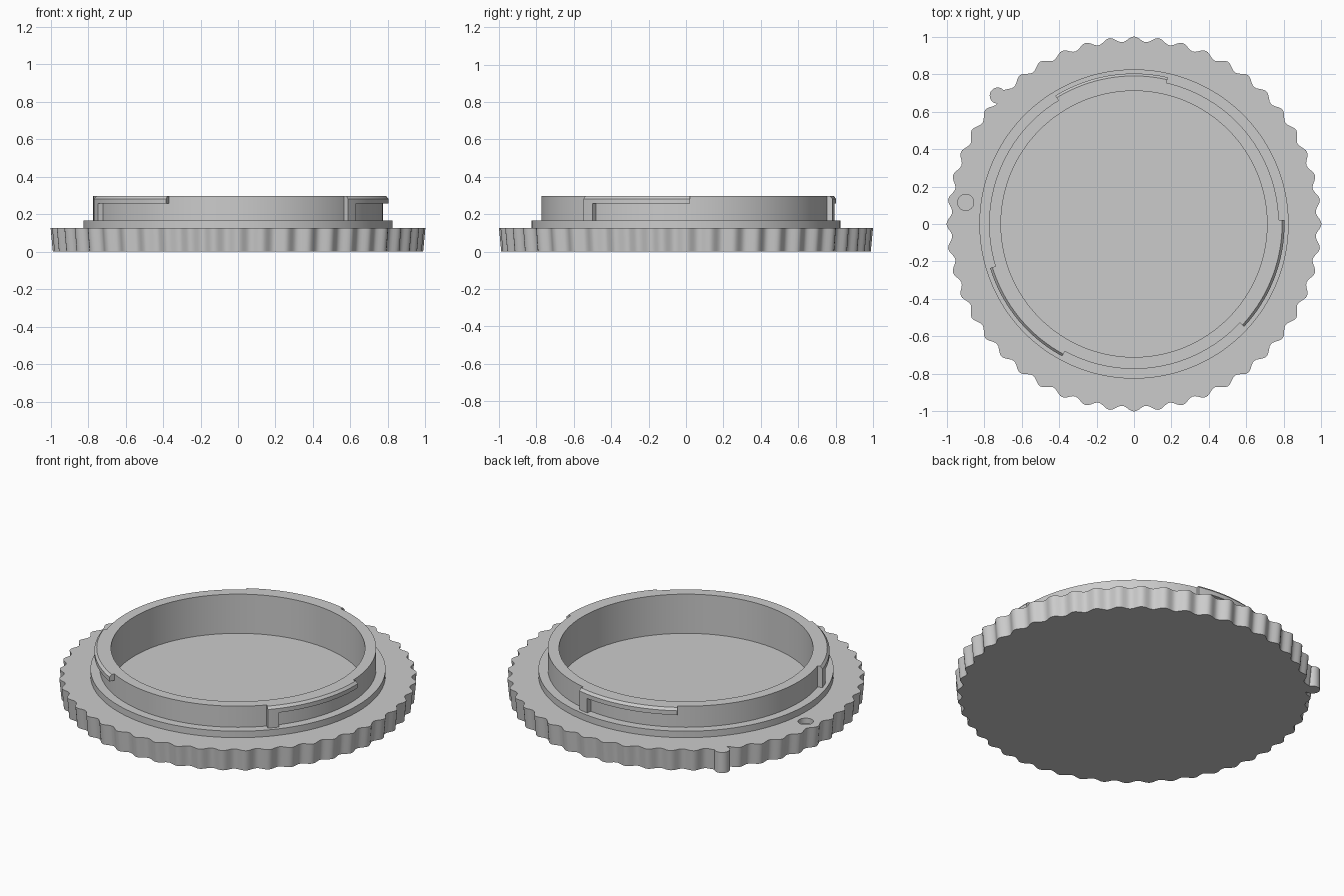
import bpy, bmesh, math
from math import cos, sin, radians, pi

if "Cube" in bpy.data.objects:
    bpy.data.objects.remove(bpy.data.objects["Cube"])

grey = bpy.data.materials.new("plastic_grey")
grey.diffuse_color = (0.6, 0.6, 0.6, 1)
grey.use_nodes = True
grey.node_tree.nodes["Principled BSDF"].inputs["Base Color"].default_value = grey.diffuse_color


def finish(name, bm, smooth=True):
    bmesh.ops.recalc_face_normals(bm, faces=bm.faces)
    mesh = bpy.data.meshes.new(name)
    bm.to_mesh(mesh)
    bm.free()
    mesh.materials.append(grey)
    ob = bpy.data.objects.new(name, mesh)
    bpy.context.collection.objects.link(ob)
    bpy.ops.object.select_all(action='DESELECT')
    bpy.context.view_layer.objects.active = ob
    ob.select_set(True)
    if smooth:
        bpy.ops.object.shade_smooth_by_angle(angle=radians(35))
    return ob


def cylinder(name, x, y, z0, z1, r):
    bm = bmesh.new()
    bmesh.ops.create_cone(bm, cap_ends=True, segments=32, radius1=r, radius2=r, depth=z1 - z0)
    bmesh.ops.translate(bm, verts=bm.verts, vec=(x, y, (z0 + z1) / 2))
    return finish(name, bm)


def arc_solid(name, profile, a0, a1, steps):
    """Sweep a closed (radius, z) profile between two angles in degrees."""
    bm = bmesh.new()
    rings = []
    for i in range(steps + 1):
        a = radians(a0 + (a1 - a0) * i / steps)
        rings.append([bm.verts.new((r * cos(a), r * sin(a), z)) for r, z in profile])
    n = len(profile)
    for p, q in zip(rings, rings[1:]):
        for j in range(n):
            k = (j + 1) % n
            bm.faces.new((p[j], p[k], q[k], q[j]))
    bm.faces.new(rings[0])
    bm.faces.new(rings[-1])
    return finish(name, bm)


# cap body: scalloped grip rim, step and hollow collar in one lathe
SEG, WAVES = 480, 48
PROFILE = [  # radius, height, scallop depth
    (0.988, 0.0, 0.026), (1.0, 0.127, 0.028), (0.825, 0.127, 0), (0.825, 0.167, 0),
    (0.773, 0.167, 0), (0.773, 0.297, 0), (0.71, 0.297, 0), (0.71, 0.055, 0)]
bm = bmesh.new()
rings = []
for r, z, depth in PROFILE:
    ring = []
    for i in range(SEG):
        a = 2 * pi * i / SEG
        rr = r - depth * (0.5 - 0.5 * cos(WAVES * a))
        ring.append(bm.verts.new((rr * cos(a), rr * sin(a), z)))
    rings.append(ring)
for p, q in zip(rings, rings[1:]):
    for i in range(SEG):
        k = (i + 1) % SEG
        bm.faces.new((p[i], p[k], q[k], q[i]))
bm.faces.new(rings[0])
bm.faces.new(rings[-1])
body = finish("cap_body", bm, smooth=False)

# round alignment dimple in the rim
cutter = cylinder("dimple_cutter", -0.898, 0.115, 0.095, 0.2, 0.043)
mod = body.modifiers.new("dimple", 'BOOLEAN')
mod.operation = 'DIFFERENCE'
mod.solver = 'EXACT'
mod.object = cutter
bpy.ops.object.select_all(action='DESELECT')
bpy.context.view_layer.objects.active = body
body.select_set(True)
bpy.ops.object.modifier_apply(modifier="dimple")
bpy.data.objects.remove(cutter)
bpy.ops.object.shade_smooth_by_angle(angle=radians(35))

# index knob on the edge of the rim
cylinder("index_knob", -0.727, 0.685, 0.0, 0.127, 0.043)

# three bayonet tabs, each with a stop block at one end
TAB = [(0.75, 0.256), (0.803, 0.256), (0.803, 0.282), (0.79, 0.297), (0.75, 0.297)]
STOP = [(0.75, 0.16), (0.803, 0.16), (0.803, 0.256), (0.75, 0.256)]
for n, start in enumerate((77, 197, 317)):
    arc_solid(f"bayonet_tab_{n + 1}", TAB, start, start + 44.5, 30)
    arc_solid(f"tab_stop_{n + 1}", STOP, start, start + 4.5, 4)
